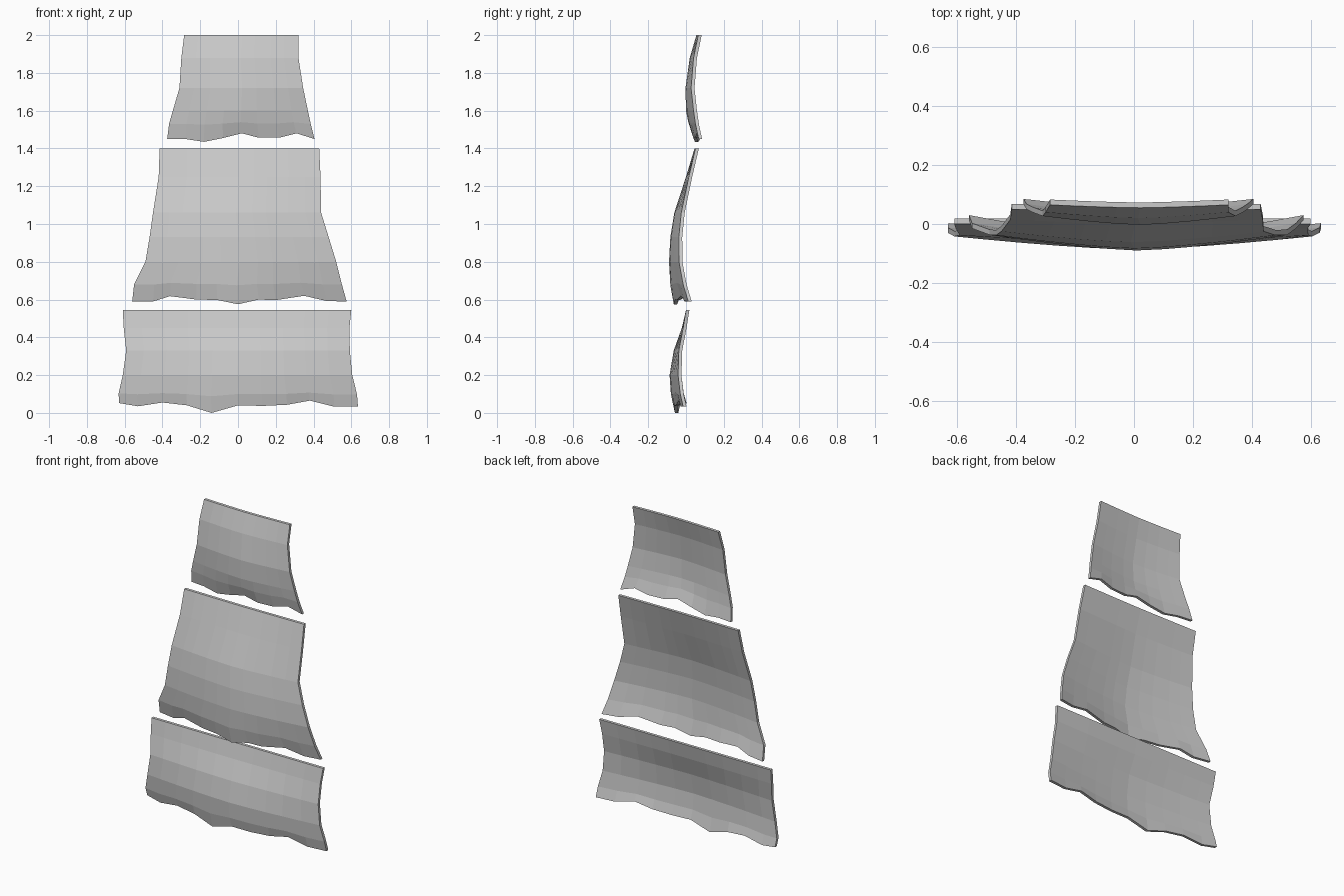
import bpy, bmesh

if "Cube" in bpy.data.objects:
    bpy.data.objects.remove(bpy.data.objects["Cube"])

THICK = 0.018


def sail_panel(name, rows, hem, power=1.4):
    """rows (top to hem): z, left x, right x, front y at centre, front y at edge.
    hem: (x, z) points of the ragged lower edge, which also set the columns."""
    bm = bmesh.new()
    x0, x1 = hem[0][0], hem[-1][0]
    cols = [(x - x0) / (x1 - x0) for x, _ in hem]
    grid = []
    last = len(rows) - 1
    for i, (z, xl, xr, yc, ye) in enumerate(rows):
        ragged = 1.0 if i == last else 0.3 if i == last - 1 else 0.0
        line = []
        for t, (_, hz) in zip(cols, hem):
            bow = abs(2 * t - 1) ** power
            zz = z + ragged * (hz - rows[last][0])
            line.append(bm.verts.new((xl + (xr - xl) * t, yc + (ye - yc) * bow, zz)))
        grid.append(line)
    for up, low in zip(grid, grid[1:]):
        for j in range(len(cols) - 1):
            bm.faces.new((low[j], low[j + 1], up[j + 1], up[j]))
    # give the cloth its thickness towards the back
    ext = bmesh.ops.extrude_face_region(bm, geom=bm.faces[:], use_keep_orig=True)
    back = [g for g in ext["geom"] if isinstance(g, bmesh.types.BMVert)]
    bmesh.ops.translate(bm, verts=back, vec=(0, THICK, 0))
    bmesh.ops.recalc_face_normals(bm, faces=bm.faces[:])
    mesh = bpy.data.meshes.new(name)
    bm.to_mesh(mesh)
    bm.free()
    obj = bpy.data.objects.new(name, mesh)
    bpy.context.collection.objects.link(obj)
    return obj


# small upper sail
sail_panel("upper_sail",
           [(2.0, -.285, .32, .055, .065), (1.88, -.30, .32, .02, .04),
            (1.72, -.31, .345, -.003, .027), (1.6, -.345, .37, .0, .04),
            (1.53, -.365, .385, .012, .05), (1.45, -.375, .405, .035, .067)],
           [(-.375, 1.45), (-.28, 1.45), (-.18, 1.435), (-.08, 1.455), (.02, 1.48),
            (.11, 1.457), (.22, 1.457), (.31, 1.48), (.405, 1.45)])

# tall middle sail
sail_panel("middle_sail",
           [(1.4, -.415, .43, .045, .05), (1.25, -.42, .437, 0, .015),
            (1.06, -.45, .44, -.062, -.025), (.93, -.468, .48, -.083, -.038),
            (.8, -.49, .52, -.09, -.037), (.68, -.55, .55, -.083, -.015),
            (.59, -.56, .575, -.065, .012)],
           [(-.56, .59), (-.45, .59), (-.36, .618), (-.22, .6), (-.11, .598), (0, .575),
            (.11, .6), (.2, .597), (.35, .62), (.47, .592), (.575, .59)])

# wide lower sail
sail_panel("lower_sail",
           [(.545, -.61, .60, 0, 0), (.45, -.605, .59, -.022, -.015),
            (.33, -.592, .592, -.065, -.038), (.2, -.61, .605, -.087, -.042),
            (.1, -.632, .63, -.08, -.03), (.04, -.63, .635, -.065, -.015)],
           [(-.63, .052), (-.53, .035), (-.4, .055), (-.27, .04), (-.14, 0), (0, .04),
            (.13, .037), (.26, .043), (.38, .065), (.51, .033), (.635, .033)])
